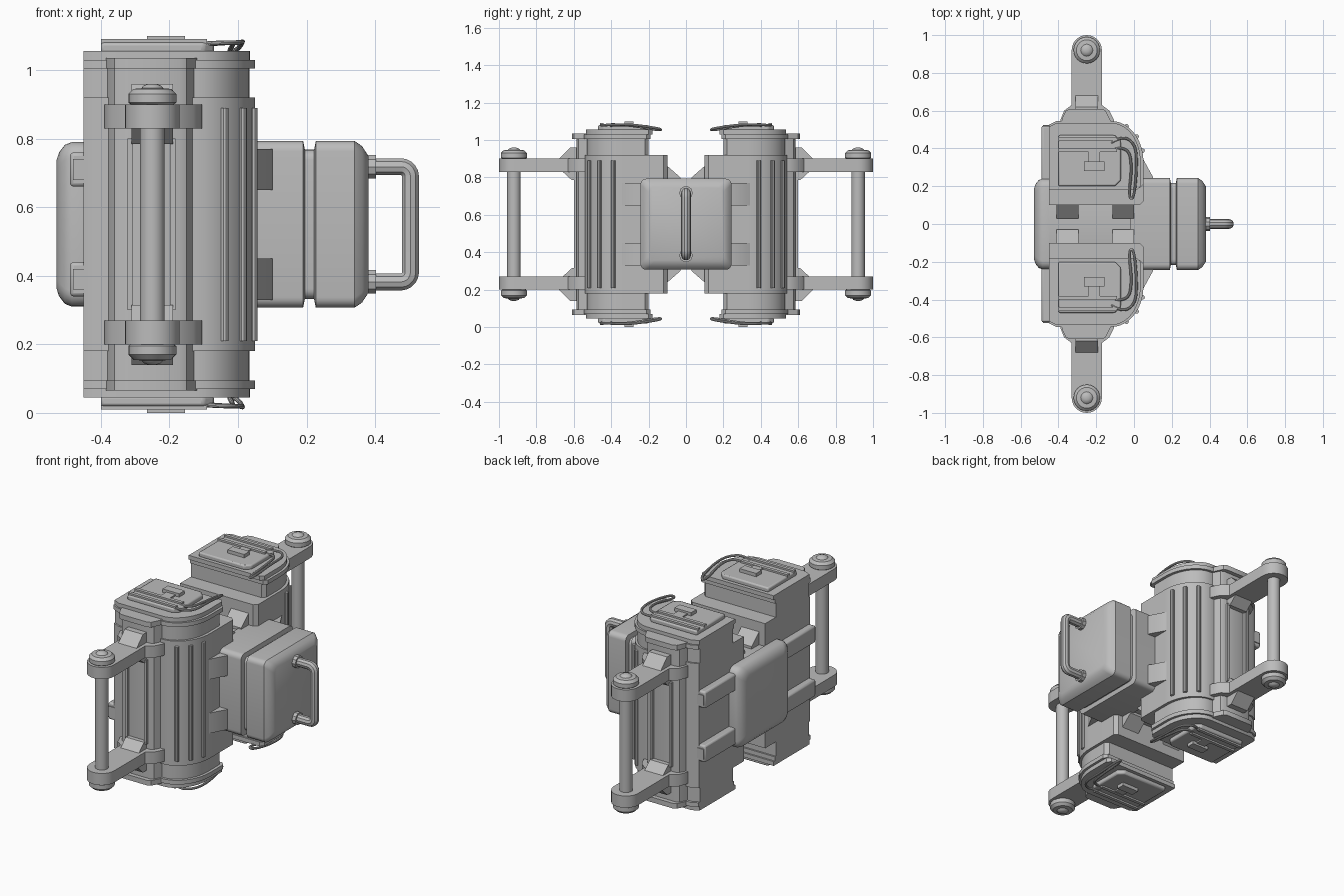
import bpy, bmesh, math
from mathutils import Vector

cube = bpy.data.objects.get("Cube")
if cube:
    bpy.data.objects.remove(cube, do_unlink=True)

MID = 0.55  # all heights below are relative to the mid plane

grey = bpy.data.materials.new("plain grey")
grey.use_nodes = True
colour = (0.5, 0.5, 0.5, 1)
grey.diffuse_color = colour
grey.node_tree.nodes["Principled BSDF"].inputs["Base Color"].default_value = colour


def finish(ob, mirror="", bevel=0):
    """Place the part, give it its material, bevel and mirror it."""
    ob.location.z = MID
    ob.data.materials.append(grey)
    bpy.ops.object.select_all(action="DESELECT")
    ob.select_set(True)
    bpy.context.view_layer.objects.active = ob
    bpy.ops.object.shade_smooth_by_angle(angle=math.radians(32))
    if bevel:
        mod = ob.modifiers.new("Bevel", "BEVEL")
        mod.width, mod.segments = bevel, 2
    if mirror:
        mod = ob.modifiers.new("Mirror", "MIRROR")
        mod.use_axis = [a in mirror for a in "xyz"]
        mod.use_mirror_merge = False
    return ob


def loft(name, rings, mirror="", bevel=0):
    """Skin a list of equal rings and cap both ends."""
    bm = bmesh.new()
    loops = [[bm.verts.new(p) for p in ring] for ring in rings]
    n = len(loops[0])
    for a, b in zip(loops, loops[1:]):
        for i in range(n):
            j = (i + 1) % n
            bm.faces.new((a[i], a[j], b[j], b[i]))
    bm.faces.new(loops[0][::-1])
    bm.faces.new(loops[-1])
    bmesh.ops.recalc_face_normals(bm, faces=bm.faces)
    me = bpy.data.meshes.new(name)
    bm.to_mesh(me)
    bm.free()
    ob = bpy.data.objects.new(name, me)
    bpy.context.collection.objects.link(ob)
    return finish(ob, mirror, bevel)


def prism_z(name, pts, z0, z1, mirror="yz", bevel=0):
    return loft(name, [[(x, y, z) for x, y in pts] for z in (z0, z1)], mirror, bevel)


def prism_x(name, pts, x0, x1, mirror="yz", bevel=0):
    return loft(name, [[(x, y, z) for y, z in pts] for x in (x0, x1)], mirror, bevel)


def box(name, x0, x1, y0, y1, z0, z1, mirror="yz", bevel=0):
    return prism_z(name, [(x0, y0), (x1, y0), (x1, y1), (x0, y1)], z0, z1, mirror, bevel)


def arc(cx, cy, rx, ry, a0, a1, n):
    angles = [math.radians(a0 + (a1 - a0) * i / n) for i in range(n + 1)]
    return [(cx + rx * math.cos(a), cy + ry * math.sin(a)) for a in angles]


def turned(name, x, y, profile, mirror="yz", n=24):
    """Stack of circles (radius, height) about an upright axis."""
    circle = arc(0, 0, 1, 1, 0, 360 - 360 / n, n - 1)
    return loft(name, [[(x + r * c, y + r * s, z) for c, s in circle]
                       for r, z in profile], mirror)


def rounded_block(name, sections):
    """Rounded rectangles (x, half width, half height, corner) along x."""
    rings = []
    for x, w, h, r in sections:
        ring = []
        for sy, sz, a in ((1, 1, 0), (-1, 1, 90), (-1, -1, 180), (1, -1, 270)):
            ring += arc(sy * (w - r), sz * (h - r), r, r, a, a + 90, 5)
        rings.append([(x, y, z) for y, z in ring])
    return loft(name, rings)


def tube(name, pts, radius, mirror="", kind="POLY"):
    cu = bpy.data.curves.new(name, "CURVE")
    cu.dimensions = "3D"
    cu.bevel_depth, cu.bevel_resolution, cu.use_fill_caps = radius, 3, True
    sp = cu.splines.new(kind)
    sp.points.add(len(pts) - 1)
    for p, co in zip(sp.points, pts):
        p.co = (*co, 1)
    if kind == "NURBS":
        sp.order_u, sp.use_endpoint_u, sp.resolution_u = 3, True, 6
    ob = bpy.data.objects.new(name, cu)
    bpy.context.collection.objects.link(ob)
    bpy.ops.object.select_all(action="DESELECT")
    ob.select_set(True)
    bpy.context.view_layer.objects.active = ob
    bpy.ops.object.convert(target="MESH")
    return finish(bpy.context.view_layer.objects.active, mirror)


def pod_outline(inner, rx, ry):
    """Flat back, rounded front and outer side."""
    right = rx - 0.12
    return ([(-0.45, inner), (right - 0.02, inner), (right, inner + 0.02)]
            + arc(-0.12, 0.33, rx, ry, 0, 90, 12)
            + [(-0.41, 0.33 + ry), (-0.45, 0.31 + ry)])


# Pod shells, each with a wide middle, narrow neck, flange and cap
prism_z("pod_body", pod_outline(0.1, 0.17, 0.21), -0.37, 0.37, "y")
prism_z("pod_neck", pod_outline(0.2, 0.153, 0.2), 0.36, 0.46)
prism_z("pod_flange", pod_outline(0.19, 0.17, 0.215), 0.455, 0.48)
prism_z("pod_cap", pod_outline(0.18, 0.155, 0.205), 0.48, 0.505)

# Mounting column with end flanges on the outer side of each pod
column = [(-0.39, 0.5), (-0.38, 0.55), (-0.36, 0.59), (-0.34, 0.6),
          (-0.17, 0.6), (-0.15, 0.59), (-0.13, 0.55), (-0.11, 0.5)]
prism_z("side_column", [(x, y - 0.015) for x, y in column], -0.455, 0.455, "y")
prism_z("column_flange", [(x, y + 0.01) for x, y in column], 0.455, 0.485)
for x in (-0.315, -0.19):
    box("column_rail", x - 0.008, x + 0.008, 0.57, 0.6, -0.25, 0.25, "y")

# Upright cooling ribs around the rounded corner
for x, y in arc(-0.12, 0.33, 0.172, 0.212, 16, 62, 2):
    tube("cooling_rib", [(x, y, -0.34), (x, y, 0.34)], 0.012, "y")

# Lid with latch, ridges and wire bail
prism_z("lid", [(-0.4, 0.2), (-0.1, 0.2), (-0.07, 0.23), (-0.07, 0.44),
                (-0.1, 0.47), (-0.4, 0.47)], 0.5, 0.53, bevel=0.008)
box("latch_block", -0.265, -0.155, 0.28, 0.33, 0.525, 0.55)
box("latch_stem", -0.24, -0.18, 0.33, 0.4, 0.525, 0.538)
for y in (0.39, 0.45):
    box("lid_ridge", -0.4, -0.09, y - 0.01, y + 0.01, 0.525, 0.54)
tube("wire_bail", [(-0.12, 0.43, 0.525), (-0.06, 0.47, 0.53), (0.01, 0.42, 0.53),
                   (0.015, 0.3, 0.535), (0.0, 0.13, 0.51), (-0.03, 0.14, 0.5),
                   (-0.01, 0.3, 0.53), (-0.03, 0.41, 0.53), (-0.1, 0.4, 0.525)],
     0.007, "yz", "NURBS")

# Arms, clamps and gussets
arm = ([(-0.33, 0.55), (-0.17, 0.55)] + arc(-0.25, 0.92, 0.08, 0.08, 0, 180, 14))
prism_z("arm", arm, 0.28, 0.35)
clamp = [(-0.39, 0.52), (-0.39, 0.55), (-0.37, 0.6), (-0.33, 0.63),
         (-0.17, 0.63), (-0.13, 0.6), (-0.105, 0.55), (-0.105, 0.52)]
prism_z("arm_clamp", clamp, 0.28, 0.35)
prism_x("upper_gusset", [(0.58, 0.34), (0.69, 0.34), (0.62, 0.41), (0.58, 0.41)], -0.31, -0.19)
prism_x("lower_gusset", [(0.58, 0.29), (0.67, 0.29), (0.61, 0.235), (0.58, 0.235)], -0.31, -0.19)

# Upright grip rods with knobs
turned("grip_rod", -0.25, 0.92, [(0.036, -0.3), (0.036, 0.3)], "y")
turned("rod_knob", -0.25, 0.92, [(0.055, 0.345), (0.07, 0.355), (0.07, 0.38),
                                 (0.055, 0.395), (0.032, 0.397), (0.025, 0.405), (0.01, 0.41)])

# Central block with groove and tapered nose
rounded_block("central_core", [(-0.46, 0.11, 0.235, 0.01), (0.06, 0.11, 0.235, 0.01)])
rounded_block("central_block", [
    (-0.02, 0.243, 0.243, 0.03), (0.19, 0.243, 0.243, 0.03), (0.195, 0.218, 0.218, 0.03),
    (0.222, 0.218, 0.218, 0.03), (0.227, 0.243, 0.243, 0.03), (0.34, 0.243, 0.243, 0.03),
    (0.362, 0.228, 0.228, 0.03), (0.38, 0.2, 0.2, 0.03)])

# Back plate with rails reaching over each pod
rounded_block("back_plate", [
    (-0.53, 0.185, 0.185, 0.03), (-0.522, 0.21, 0.21, 0.04), (-0.505, 0.232, 0.232, 0.045),
    (-0.485, 0.24, 0.24, 0.045), (-0.45, 0.24, 0.24, 0.045)])
box("back_rail", -0.49, -0.44, 0.1, 0.52, 0.11, 0.21, bevel=0.01)
box("back_rail_lip", -0.482, -0.44, 0.1, 0.525, 0.13, 0.19)

# Wedges joining the block to the pods
for x in (-0.41, -0.115):
    prism_x("top_wedge", [(0.11, 0.22), (0.03, 0.22), (0.03, 0.25), (0.11, 0.32)], x, x + 0.115)
prism_z("side_wedge", [(0.03, 0.23), (0.1, 0.23), (0.1, 0.25), (0.045, 0.35), (0.03, 0.35)],
        0.1, 0.22)

# Front carrying handle with sleeves
bend = arc(0.475, 0.145, 0.028, 0.028, 90, 0, 5)
half = [(0.37, 0.173 - 0.005)] + [(x, z - 0.005) for x, z in bend]
path = [(x, 0, z) for x, z in half] + [(x, 0, -z) for x, z in reversed(half)]
tube("carry_handle", path, 0.026)
tube("handle_sleeve", [(0.37, 0, 0.168), (0.402, 0, 0.168)], 0.036, "z")
